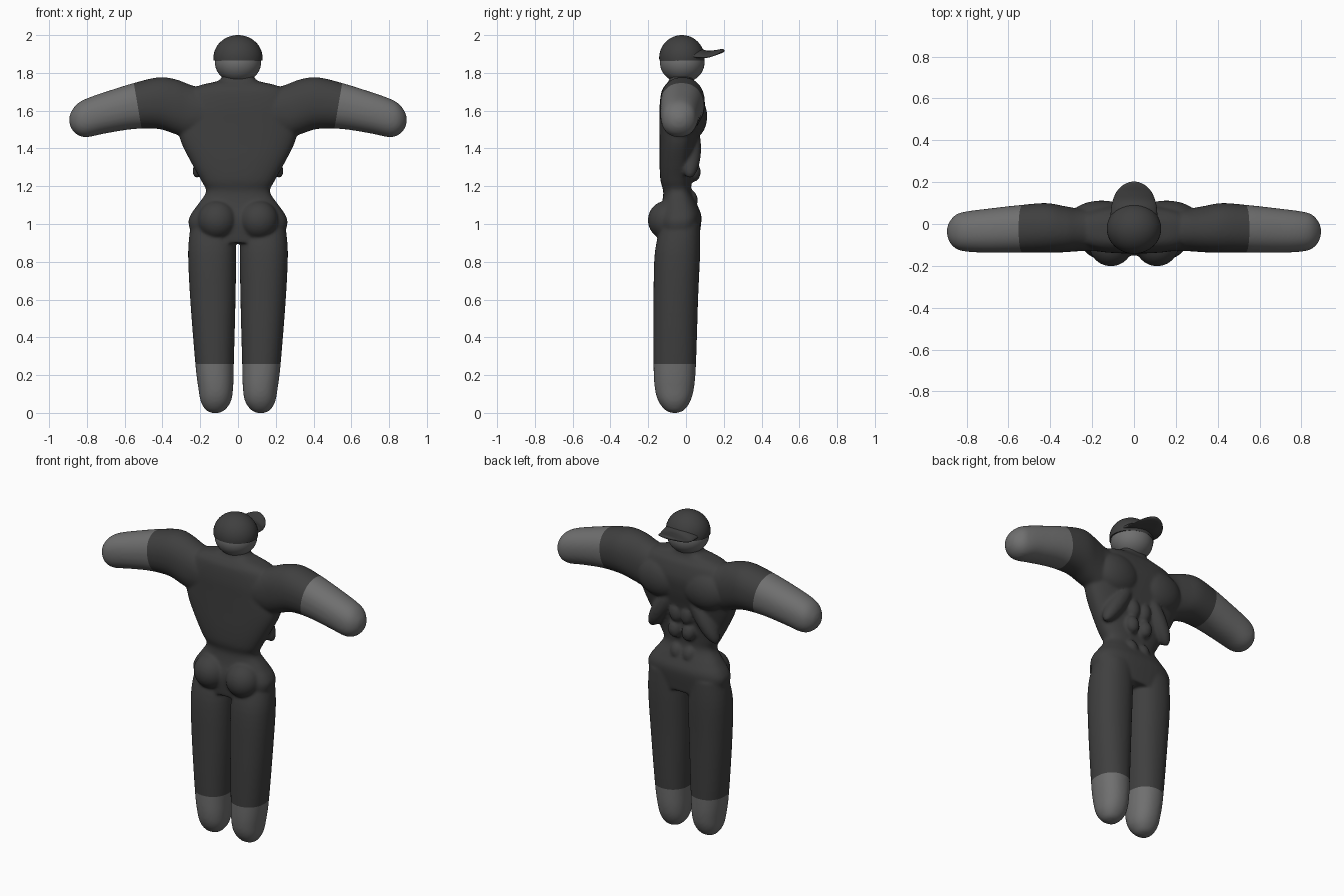
import bpy, bmesh, math
from mathutils import Vector, Matrix

cube = bpy.data.objects.get("Cube")
if cube:
    bpy.data.objects.remove(cube, do_unlink=True)


def material(name, value):
    mat = bpy.data.materials.new(name)
    mat.use_nodes = True
    colour = (value, value, value, 1)
    mat.diffuse_color = colour
    mat.node_tree.nodes["Principled BSDF"].inputs["Base Color"].default_value = colour
    return mat


dark = material("dark grey cloth", 0.05)
light = material("mid grey skin", 0.16)


def refine(sections, steps=5):
    """Smooth Catmull-Rom interpolation between the given cross-sections."""
    pts = [Vector(s) for s in sections]
    pts = [pts[0]] + pts + [pts[-1]]
    out = []
    for a, b, c, d in zip(pts, pts[1:], pts[2:], pts[3:]):
        for i in range(steps):
            t = i / steps
            out.append(b + (c - a) * t / 2 + (a * 2 - b * 5 + c * 4 - d) * t**2 / 2
                       + (b * 3 - a - c * 3 + d) * t**3 / 2)
    return out + [pts[-1]]


def loft(bm, axis, sections, power=2.0, sides=40):
    """Closed tube along an axis; each section is (position, low u, high u, low v, high v)."""
    others = [k for k in range(3) if k != axis]
    rings = []
    for t, ulo, uhi, vlo, vhi in refine(sections):
        ring = []
        for i in range(sides):
            angle = math.tau * i / sides
            c, s = math.cos(angle), math.sin(angle)
            co = Vector()
            co[axis] = t
            co[others[0]] = (ulo + uhi + (uhi - ulo) * math.copysign(abs(c)**(2 / power), c)) / 2
            co[others[1]] = (vlo + vhi + (vhi - vlo) * math.copysign(abs(s)**(2 / power), s)) / 2
            ring.append(bm.verts.new(co))
        rings.append(ring)
    faces = [bm.faces.new(rings[0]), bm.faces.new(rings[-1])]
    for r, q in zip(rings, rings[1:]):
        for i in range(sides):
            j = (i + 1) % sides
            faces.append(bm.faces.new((r[i], r[j], q[j], q[i])))
    bmesh.ops.recalc_face_normals(bm, faces=faces)


def ellipsoid(bm, centre, size, tilt=0.0):
    matrix = (Matrix.Translation(centre) @ Matrix.Rotation(tilt, 4, 'Y')
              @ Matrix.Diagonal((*size, 1)))
    bmesh.ops.create_uvsphere(bm, u_segments=40, v_segments=24, radius=1, matrix=matrix)


def finish(bm, name, mats):
    mesh = bpy.data.meshes.new(name)
    bm.to_mesh(mesh)
    bm.free()
    obj = bpy.data.objects.new(name, mesh)
    bpy.context.collection.objects.link(obj)
    for mat in mats:
        mesh.materials.append(mat)
    mesh.shade_smooth()
    return obj


# Torso: height, half width, back, front
torso = [(.9, .23, -.14, .065), (1.0, .262, -.15, .08), (1.05, .25, -.145, .08),
         (1.1, .215, -.13, .06), (1.17, .17, -.12, .03), (1.23, .195, -.135, .03),
         (1.32, .245, -.14, .04), (1.43, .3, -.14, .06), (1.53, .32, -.14, .085),
         (1.62, .31, -.14, .095), (1.7, .265, -.13, .075), (1.735, .2, -.11, .05),
         (1.76, .1, -.09, .04), (1.8, .08, -.08, .04)]
# Leg: height, inner and outer side, back, front
leg = [(0, .1, .14, -.075, -.045), (.015, .07, .17, -.11, -.01), (.06, .038, .197, -.145, .022),
       (.13, .026, .21, -.165, .042), (.26, .022, .226, -.172, .053),
       (.6, .013, .253, -.172, .064), (.85, .01, .264, -.165, .075), (1.0, .015, .25, -.13, .075)]
# Arm: distance out, back, front, bottom, top
arm = [(.15, -.13, .08, 1.47, 1.7), (.26, -.13, .075, 1.455, 1.74), (.33, -.135, .085, 1.475, 1.766),
       (.42, -.137, .1, 1.503, 1.777), (.55, -.137, .09, 1.503, 1.747), (.7, -.137, .073, 1.48, 1.7),
       (.8, -.132, .06, 1.46, 1.665), (.85, -.118, .045, 1.472, 1.637),
       (.882, -.085, .01, 1.505, 1.597), (.893, -.05, -.02, 1.54, 1.565)]

bm = bmesh.new()
loft(bm, 2, [(z, -w, w, back, front) for z, w, back, front in torso], power=2.6)
for side in (-1, 1):
    loft(bm, 2, [(z, side * a, side * b, c, d) for z, a, b, c, d in leg], power=2.2)
    loft(bm, 0, [(side * x, *rest) for x, *rest in arm], power=2.2)
    # Buttock, chest muscle, rib arch
    ellipsoid(bm, (side * .11, -.1, 1.02), (.104, .102, .104))
    ellipsoid(bm, (side * .155, .03, 1.57), (.15, .082, .12))
    ellipsoid(bm, (side * .135, .02, 1.4), (.055, .06, .18), -side * .55)
    # Stomach muscles, top to bottom
    for z, x, front, height in ((1.38, .04, .05, .06), (1.275, .047, .052, .052), (1.125, .042, .036, .055)):
        ellipsoid(bm, (side * x, front - .01, z), (.042, .036, height), side * .12)

# Blend the muscles and limbs into one skin
rough = finish(bm, "body_blend", [])
remesh = rough.modifiers.new("Blend", 'REMESH')
remesh.mode = 'VOXEL'
remesh.voxel_size = 0.0085
smooth = rough.modifiers.new("Soften", 'SMOOTH')
smooth.factor = 0.5
smooth.iterations = 8
graph = bpy.context.evaluated_depsgraph_get()
blended = bpy.data.meshes.new_from_object(rough.evaluated_get(graph))
bpy.data.objects.remove(rough, do_unlink=True)

# Cut trouser hems and slanted sleeve hems, then colour beyond each cut
bm = bmesh.new()
bm.from_mesh(blended)
bpy.data.meshes.remove(blended)
slant = 0.17
hems = [(Vector((0, 0, .26)), Vector((0, 0, -1)))]
hems += [(Vector((s * .53, 0, 1.62)), Vector((s, 0, -slant))) for s in (-1, 1)]
for point, normal in hems:
    bmesh.ops.bisect_plane(bm, geom=bm.verts[:] + bm.edges[:] + bm.faces[:],
                           plane_co=point, plane_no=normal)
for face in bm.faces:
    centre = face.calc_center_median()
    sleeve_edge = .53 + slant * (centre.z - 1.62)
    bare = centre.z < .26 or (centre.z > 1.3 and abs(centre.x) > sleeve_edge)
    face.material_index = int(bare)
finish(bm, "body", [dark, light])

# Head
bm = bmesh.new()
ellipsoid(bm, (0, -.02, 1.855), (.122, .118, .108))
finish(bm, "head", [light])

# Cap crown
bm = bmesh.new()
ellipsoid(bm, (0, -.022, 1.88), (.13, .12, .12))
cut = bmesh.ops.bisect_plane(bm, geom=bm.verts[:] + bm.edges[:] + bm.faces[:],
                             plane_co=(0, 0, 1.866), plane_no=(0, 0, -1), clear_outer=True)
bmesh.ops.contextual_create(bm, geom=[e for e in cut["geom_cut"] if isinstance(e, bmesh.types.BMEdge)])
crown = finish(bm, "cap_crown", [dark])

# Cap brim, drooping at its sides
bm = bmesh.new()
brim = [(.02, .112, 1.89, 1.94), (.07, .11, 1.885, 1.932), (.11, .102, 1.888, 1.918),
        (.15, .086, 1.895, 1.92), (.18, .06, 1.902, 1.925), (.197, .03, 1.908, 1.926),
        (.203, .006, 1.914, 1.922)]
loft(bm, 1, [(y, -w, w, low, high) for y, w, low, high in brim])
for v in bm.verts:
    v.co.z -= 2 * v.co.x ** 2
finish(bm, "cap_brim", [dark])

# Keep the cap's lower rim crisp
bpy.context.view_layer.objects.active = crown
crown.select_set(True)
bpy.ops.object.shade_smooth_by_angle(angle=math.radians(40))
